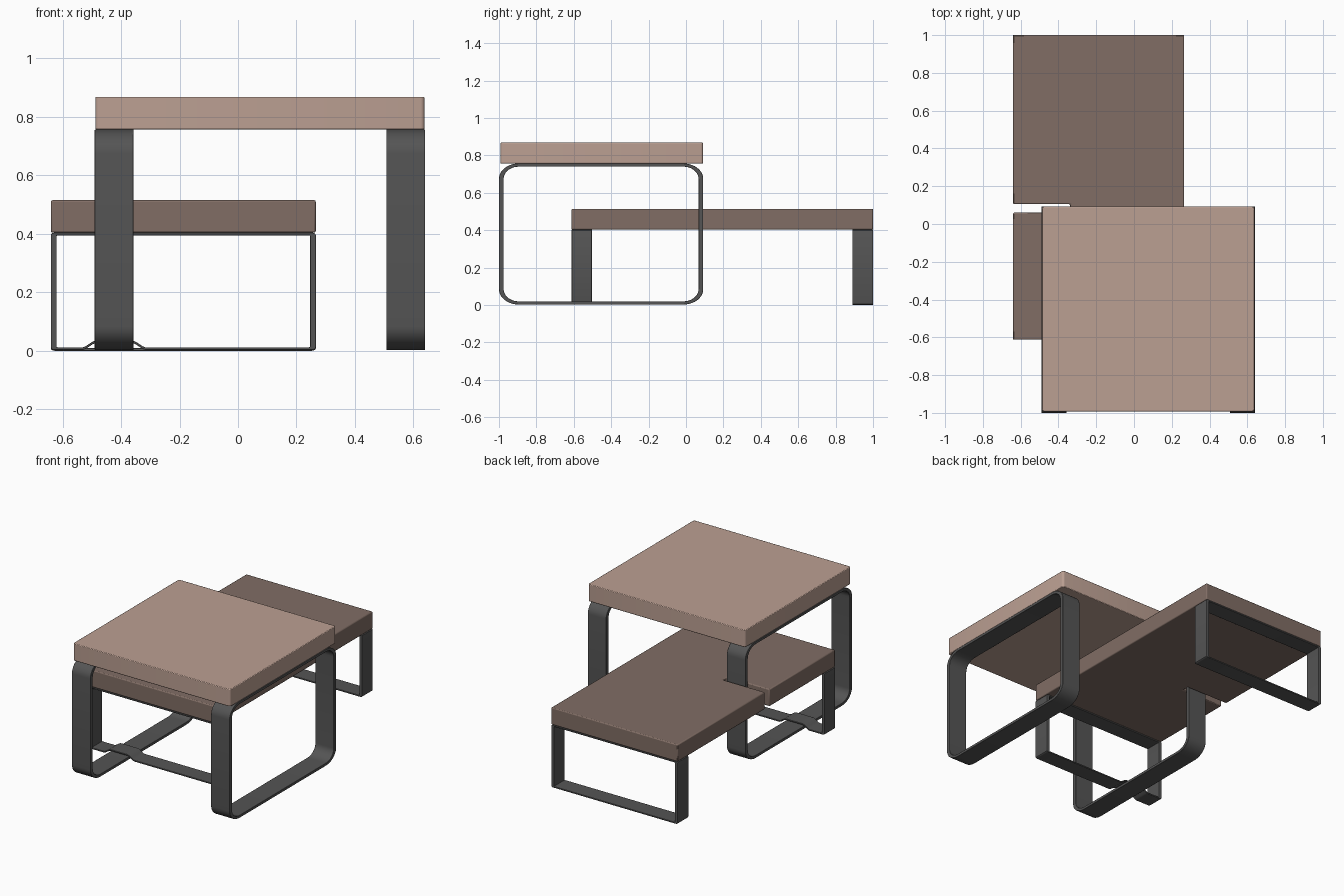
import bpy, bmesh
from math import sin, cos, pi

if "Cube" in bpy.data.objects:
    bpy.data.objects.remove(bpy.data.objects["Cube"])


def material(name, rgb):
    m = bpy.data.materials.new(name)
    m.diffuse_color = (*rgb, 1)
    m.use_nodes = True
    m.node_tree.nodes["Principled BSDF"].inputs["Base Color"].default_value = m.diffuse_color
    return m


ROSE = material("rose_wood", (0.50, 0.35, 0.29))
BROWN = material("brown_wood", (0.22, 0.155, 0.13))
METAL = material("dark_metal", (0.09, 0.09, 0.09))


def finish(bm, name, mat, bevel):
    bmesh.ops.recalc_face_normals(bm, faces=bm.faces[:])
    me = bpy.data.meshes.new(name)
    bm.to_mesh(me)
    bm.free()
    ob = bpy.data.objects.new(name, me)
    bpy.context.collection.objects.link(ob)
    me.materials.append(mat)
    mod = ob.modifiers.new("edge_softening", 'BEVEL')
    mod.width = bevel
    mod.segments = 2
    mod.limit_method = 'ANGLE'
    mod.angle_limit = 0.8
    bpy.ops.object.select_all(action='DESELECT')
    ob.select_set(True)
    bpy.context.view_layer.objects.active = ob
    bpy.ops.object.shade_smooth_by_angle()
    return ob


def slab(name, outline, z0, z1, mat, bevel=0.006):
    bm = bmesh.new()
    face = bm.faces.new([bm.verts.new((x, y, z0)) for x, y in outline])
    top = bmesh.ops.extrude_face_region(bm, geom=[face], use_keep_orig=True)
    verts = [g for g in top["geom"] if isinstance(g, bmesh.types.BMVert)]
    bmesh.ops.translate(bm, verts=verts, vec=(0, 0, z1 - z0))
    return finish(bm, name, mat, bevel)


def rounded(a0, a1, b0, b1, ra, rb, n=10):
    """Rounded rectangle, starting at lower right, ending at lower left."""
    pts = []
    corners = [(a1 - ra, b0 + rb), (a1 - ra, b1 - rb), (a0 + ra, b1 - rb), (a0 + ra, b0 + rb)]
    for k, (ca, cb) in enumerate(corners):
        for i in range(n + 1):
            t = (k - 1 + i / n) * pi / 2
            pts.append((ca + ra * cos(t), cb + rb * sin(t)))
    return pts


def frame(name, a, b, ra, rb, ta, tb, depth, axis, n=10, bump=None):
    """Flat bar bent into a closed loop, swept over depth along the given axis."""
    outer = rounded(*a, *b, ra, rb, n)
    inner = rounded(a[0] + ta, a[1] - ta, b[0] + tb, b[1] - tb,
                    max(ra - ta, 0.003), max(rb - tb, 0.003), n)
    if bump:
        lo, hi, run, rise = bump
        steps = [i / 6 for i in range(7)]
        hump = [(lo + run * s, rise * sin(s * pi / 2) ** 1.5) for s in steps]
        hump += [(hi - run * s, rise * sin(s * pi / 2) ** 1.5) for s in reversed(steps)]
        outer += [(x, b[0] + h) for x, h in hump]
        inner += [(x, b[0] + tb + h) for x, h in hump]
    bm = bmesh.new()

    def ring(pts, d):
        return [bm.verts.new((d, p, q) if axis == 'X' else (p, d, q)) for p, q in pts]

    rings = [ring(outer, depth[0]), ring(outer, depth[1]),
             ring(inner, depth[1]), ring(inner, depth[0])]
    count = len(outer)
    for r in range(4):
        r0, r1 = rings[r], rings[(r + 1) % 4]
        for i in range(count):
            j = (i + 1) % count
            bm.faces.new((r0[i], r0[j], r1[j], r1[i]))
    return finish(bm, name, METAL, 0.002)


# Tall table: top and two rounded loop legs
slab("tall_table_top", rounded(-0.488, 0.638, -0.992, 0.092, 0.014, 0.014, 4),
     0.757, 0.868, ROSE, 0.004)
for side, xs in (("left", (-0.49, -0.357)), ("right", (0.507, 0.64))):
    frame(f"tall_table_{side}_leg", (-1.0, 0.092), (0.003, 0.757),
          0.105, 0.082, 0.025, 0.017, xs, 'X')

# Low table: top with a slot for the tall table's leg
slab("low_table_top", [(-0.64, -0.612), (0.266, -0.612), (0.266, 1.0), (-0.64, 1.0),
                       (-0.64, 0.105), (-0.338, 0.105), (-0.338, 0.06), (-0.64, 0.06)],
     0.404, 0.515, BROWN)

# Low table loop legs; the front one humps over the tall table's leg
frame("low_table_front_leg", (-0.64, 0.266), (0.003, 0.404), 0.014, 0.008, 0.02, 0.009,
      (-0.612, -0.503), 'Y', 4, (-0.53, -0.317, 0.05, 0.024))
frame("low_table_back_leg", (-0.64, 0.266), (0.0, 0.404), 0.014, 0.008, 0.02, 0.009,
      (0.889, 1.0), 'Y', 4)
